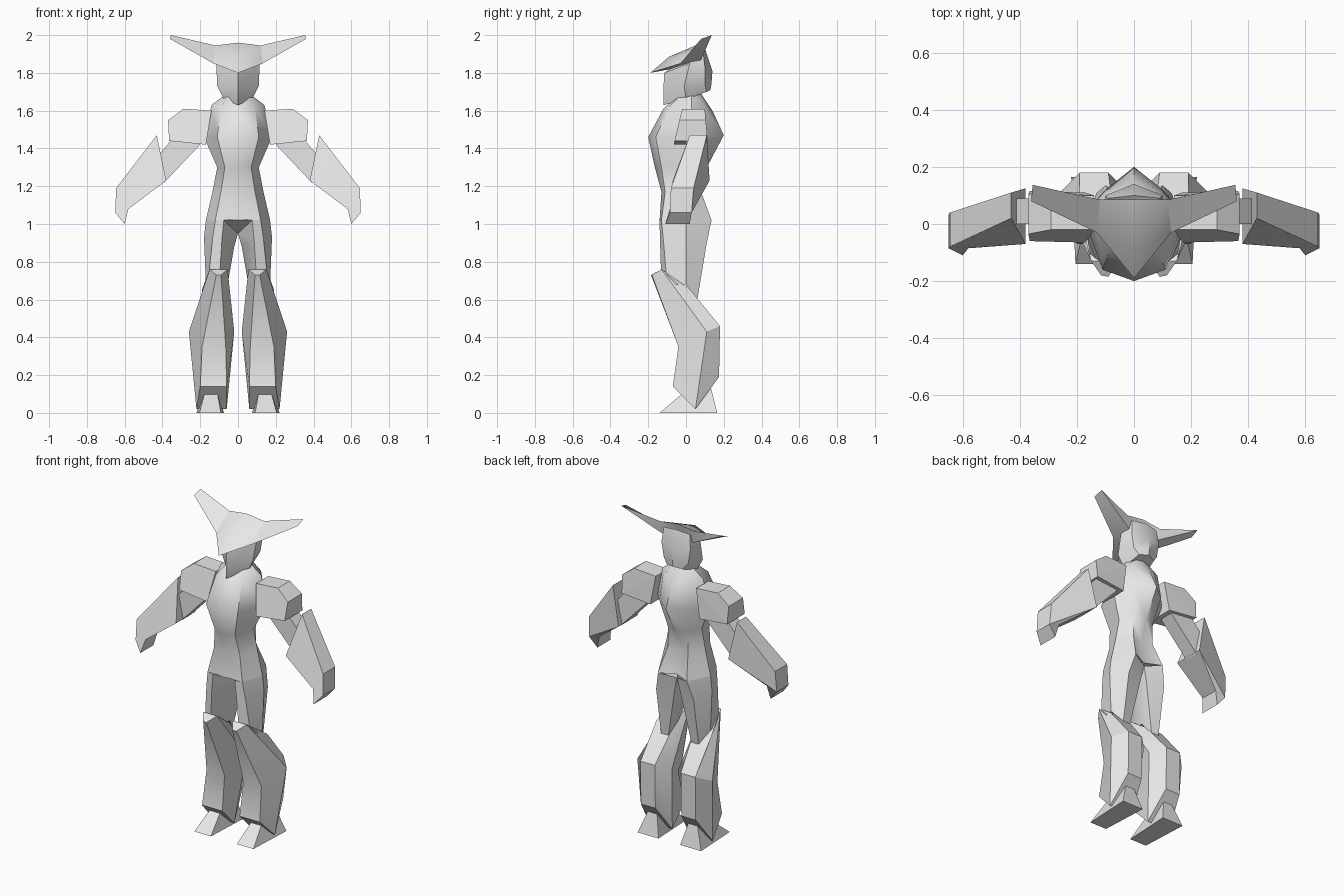
import bpy, bmesh, math

if "Cube" in bpy.data.objects:
    bpy.data.objects.remove(bpy.data.objects["Cube"])

grey = bpy.data.materials.new("plain_grey")
grey.diffuse_color = (0.8, 0.8, 0.8, 1)
grey.use_nodes = True
grey.node_tree.nodes["Principled BSDF"].inputs["Base Color"].default_value = grey.diffuse_color


def finish(name, bm, mirror, smooth=30):
    """Turn a bmesh into an object, optionally mirrored across x = 0."""
    bmesh.ops.recalc_face_normals(bm, faces=bm.faces)
    me = bpy.data.meshes.new(name)
    bm.to_mesh(me)
    bm.free()
    me.materials.append(grey)
    ob = bpy.data.objects.new(name, me)
    bpy.context.collection.objects.link(ob)
    bpy.ops.object.select_all(action='DESELECT')
    ob.select_set(True)
    bpy.context.view_layer.objects.active = ob
    if smooth:
        bpy.ops.object.shade_smooth_by_angle(angle=math.radians(smooth))
    if mirror:
        ob.modifiers.new("mirror", 'MIRROR').use_axis[0] = True
    return ob


def loft(name, rings, mirror=True, smooth=30):
    """Skin closed rings of equal (even) length and cap both ends with strips."""
    bm = bmesh.new()
    vs = [[bm.verts.new(p) for p in r] for r in rings]
    n = len(rings[0])
    for a, b in zip(vs, vs[1:]):
        for i in range(n):
            j = (i + 1) % n
            bm.faces.new((a[i], a[j], b[j], b[i]))
    for r in (vs[0], vs[-1]):
        for i in range(n // 2 - 1):
            bm.faces.new((r[-i], r[1 + i], r[2 + i], r[-i - 1]))
    return finish(name, bm, mirror, smooth)


def hull(name, pts, mirror=True):
    """Faceted convex block around a few corner points."""
    bm = bmesh.new()
    for p in pts:
        bm.verts.new(p)
    bmesh.ops.convex_hull(bm, input=bm.verts)
    bmesh.ops.dissolve_limit(bm, angle_limit=0.03, verts=bm.verts, edges=bm.edges)
    return finish(name, bm, mirror, 0)


def whole(half):
    """Complete a half ring (front centre to back centre) with its reflection."""
    return half + [(-x, y, z) for x, y, z in half[-2:0:-1]]


# torso: front centre, front side, side, back side, back centre
loft("torso", [whole(r) for r in (
    [(0, -.03, 1.69), (.05, -.02, 1.69), (.06, .03, 1.69), (.04, .07, 1.69), (0, .08, 1.69)],
    [(0, -.12, 1.61), (.09, -.09, 1.62), (.14, .03, 1.63), (.09, .10, 1.62), (0, .14, 1.60)],
    [(0, -.20, 1.46), (.11, -.16, 1.46), (.18, .03, 1.46), (.10, .12, 1.47), (0, .20, 1.47)],
    [(0, -.165, 1.30), (.07, -.13, 1.30), (.11, 0, 1.30), (.07, .08, 1.30), (0, .11, 1.30)],
    [(0, -.13, 1.17), (.09, -.11, 1.17), (.135, 0, 1.17), (.07, .08, 1.17), (0, .065, 1.17)],
    [(0, -.14, 1.02), (.12, -.13, 1.02), (.17, 0, 1.02), (.10, .135, 1.02), (0, .09, 1.02)],
)], mirror=False, smooth=40)

# crotch panel between the thighs
hull("crotch", [(-.075, -.14, 1.02), (.075, -.14, 1.02), (0, 0, .95),
                (0, .088, .98), (0, .088, 1.03), (0, -.13, 1.03)], mirror=False)

# legs: front inner, front outer, side outer, back outer, back inner, side inner
loft("thigh", [
    [(.075, -.14, 1.02), (.12, -.13, 1.02), (.17, 0, 1.02),
     (.10, .135, 1.02), (0, .09, 1.0), (0, 0, .95)],
    [(.085, -.138, .92), (.135, -.12, .92), (.18, 0, .93),
     (.13, .11, .90), (.02, .085, .91), (.02, 0, .88)],
    [(.10, -.13, .68), (.16, -.10, .68), (.17, 0, .68),
     (.13, .06, .60), (.08, .06, .60), (.055, 0, .68)],
])
loft("lower_leg", [
    [(.09, -.185, .73), (.115, -.18, .73), (.15, -.13, .76),
     (.19, .02, .655), (.07, .02, .655), (.055, -.13, .76)],
    [(.065, -.04, .35), (.19, -.04, .35), (.26, .11, .43),
     (.19, .18, .46), (.09, .18, .46), (.02, .11, .43)],
    [(.06, -.07, .14), (.20, -.07, .14), (.22, .05, .02),
     (.19, .175, .19), (.09, .175, .19), (.06, .05, .02)],
])
hull("foot", [(.09, -.14, 0), (.205, -.14, 0), (.22, .165, 0), (.075, .165, 0),
              (.11, -.01, .11), (.175, -.01, .11), (.17, .13, .14), (.11, .13, .14)])

# shoulder guard, upper arm and flared forearm
profile = [(.14, 1.60), (.29, 1.61), (.37, 1.55), (.365, 1.44), (.17, 1.42)]
front = [-.02, -.02, -.035, -.06, -.065]
back = [.10, .10, .105, .115, .11]
hull("shoulder_guard", [(x, y, z) for ys in (front, back) for (x, z), y in zip(profile, ys)])
hull("upper_arm", [(x, y, z) for x, z in ((.20, 1.42), (.33, 1.47), (.39, 1.22), (.46, 1.32))
                   for y in (0, .09)])
outline = [(.43, 1.47), (.645, 1.19), (.65, 1.06), (.60, 1.0), (.58, 1.08), (.38, 1.23)]
front = [.02, -.08, -.085, -.11, -.085, -.07]
back = [.11, .04, .03, .02, .03, .125]
loft("forearm", [[(x, y, z) for (x, z), y in zip(outline, ys)] for ys in (front, back)])

# head below the helmet: front centre, cheek, rear side, back centre
loft("head", [whole(r) for r in (
    [(0, -.12, 1.63), (.075, 0, 1.66), (.055, .11, 1.70), (0, .13, 1.71)],
    [(0, -.12, 1.71), (.11, -.01, 1.73), (.085, .10, 1.74), (0, .135, 1.74)],
    [(0, -.115, 1.80), (.115, .02, 1.85), (.10, .10, 1.83), (0, .14, 1.81)],
    [(0, -.03, 1.86), (.10, .04, 1.88), (.09, .09, 1.92), (0, .10, 1.93)],
)], mirror=False)

# horned helmet, half shell mirrored
p = dict(beak=(0, -.19, 1.80), crown=(0, -.09, 1.885), top=(0, .085, 1.96),
         side=(.12, .085, 1.945), tip=(.355, .137, 2.0), tip_low=(.36, .08, 1.98),
         brow=(.13, -.03, 1.85), under=(0, .03, 1.84), rear=(.11, .08, 1.87))
bm = bmesh.new()
v = {k: bm.verts.new(c) for k, c in p.items()}
for f in ("beak brow crown", "crown brow side", "crown side top", "brow tip_low tip side",
          "brow rear tip_low", "tip_low rear tip", "tip rear side",
          "beak under brow", "brow under rear", "top side rear under"):
    bm.faces.new([v[k] for k in f.split()])
finish("horned_helmet", bm, True)
